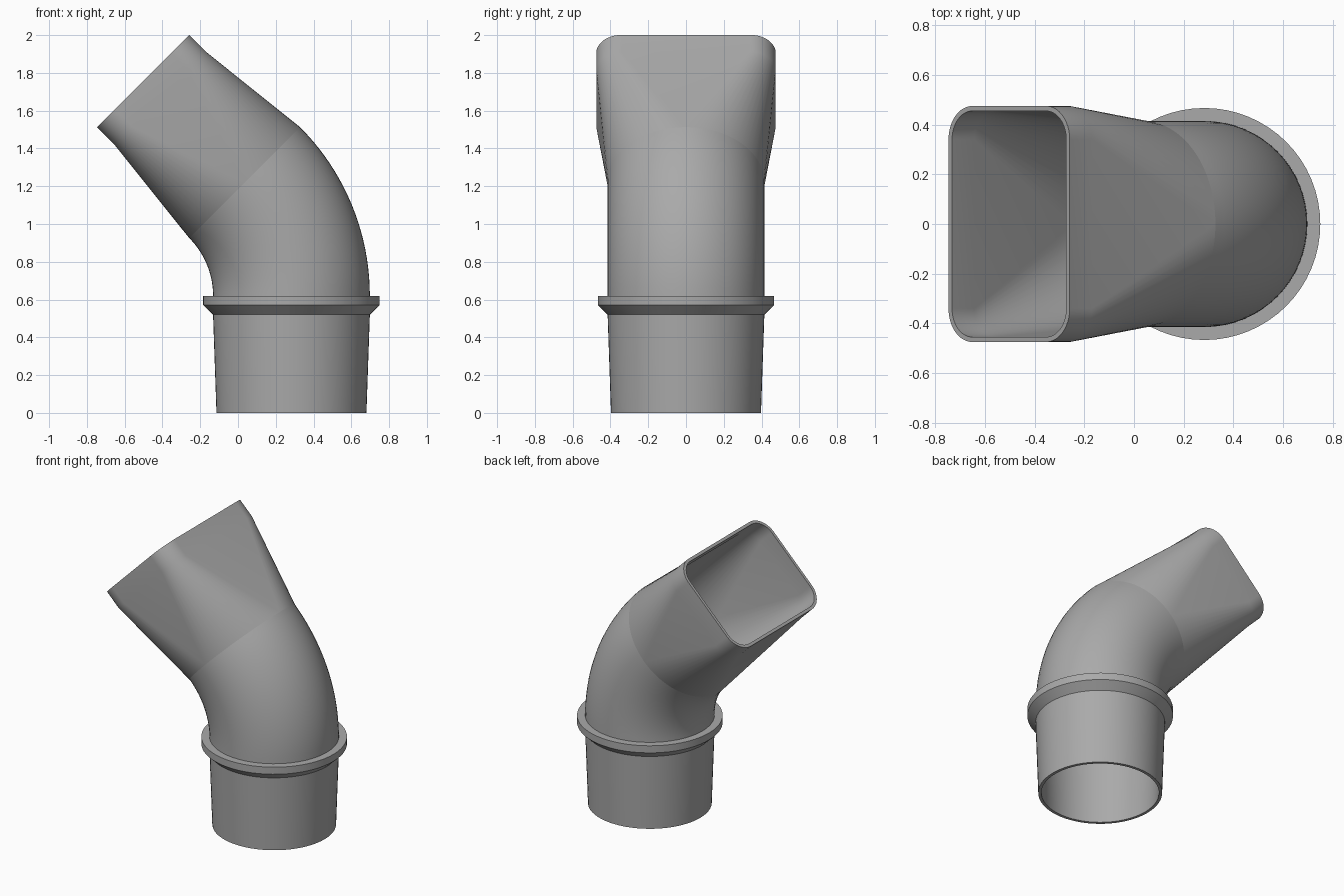
import bpy, bmesh, math
from mathutils import Vector

if "Cube" in bpy.data.objects:
    bpy.data.objects.remove(bpy.data.objects["Cube"])

grey = bpy.data.materials.new("mid grey")
grey.use_nodes = True
COLOUR = (0.4, 0.4, 0.4, 1)
grey.diffuse_color = COLOUR
grey.node_tree.nodes["Principled BSDF"].inputs["Base Color"].default_value = COLOUR

STEPS = 16                 # segments per quarter turn
AXIS_X = 0.283             # centre of the upright pipe
RADIUS, WALL = 0.415, 0.02
BEND = 0.848               # centreline radius of the elbow
BEND_Z, BEND_END = 0.62, math.pi / 4
LENGTH, STRAIGHT = 0.76, 0.127
HALF_U, HALF_V, CORNER = 0.345, 0.475, 0.135


def ring(centre, angle, half_u, half_v, corner):
    """Rounded rectangle across the pipe; a circle when the corner equals both halves."""
    u, v = Vector((math.cos(angle), 0, math.sin(angle))), Vector((0, 1, 0))
    points = []
    for quarter in range(4):
        su = 1 if quarter in (0, 3) else -1
        sv = 1 if quarter < 2 else -1
        for i in range(STEPS + 1):
            t = (quarter + i / STEPS) * math.pi / 2
            points.append(centre
                          + u * (su * (half_u - corner) + corner * math.cos(t))
                          + v * (sv * (half_v - corner) + corner * math.sin(t)))
    return points


def upright(z, r):
    return ring(Vector((AXIS_X, 0, z)), 0, r, r, r)


def bend(angle, r):
    offset = Vector((math.cos(angle), 0, math.sin(angle))) * BEND
    return ring(Vector((AXIS_X - BEND, 0, BEND_Z)) + offset, angle, r, r, r)


def mouth(distance, inset):
    a = BEND_END
    start = Vector((AXIS_X - BEND + BEND * math.cos(a), 0, BEND_Z + BEND * math.sin(a)))
    centre = start + Vector((-math.sin(a), 0, math.cos(a))) * distance
    return ring(centre, a, HALF_U - inset, HALF_V - inset, CORNER - inset)


def loft(name, *shells):
    """Skin each list of rings into one object."""
    bm = bmesh.new()
    for rings in shells:
        rows = [[bm.verts.new(p) for p in points] for points in rings]
        for low, high in zip(rows, rows[1:]):
            for i in range(len(low)):
                j = (i + 1) % len(low)
                bm.faces.new((low[i], low[j], high[j], high[i]))
    bmesh.ops.remove_doubles(bm, verts=bm.verts, dist=0.0001)
    mesh = bpy.data.meshes.new(name)
    bm.to_mesh(mesh)
    bm.free()
    mesh.materials.append(grey)
    obj = bpy.data.objects.new(name, mesh)
    bpy.context.collection.objects.link(obj)
    bpy.ops.object.select_all(action='DESELECT')
    obj.select_set(True)
    bpy.context.view_layer.objects.active = obj
    bpy.ops.object.shade_smooth_by_angle(angle=math.radians(30))
    return obj


# Tapered spigot with its lower rim and bore
loft("spigot", [upright(BEND_Z, RADIUS - WALL), upright(0, 0.397 - WALL),
                upright(0, 0.397), upright(0.52, RADIUS)])

# Collar with a chamfered underside
loft("collar", [upright(0.52, RADIUS), upright(0.57, 0.467),
                upright(BEND_Z, 0.467), upright(BEND_Z, RADIUS)])

# Elbow, outer skin and bore
angles = [BEND_END * i / 20 for i in range(21)]
loft("elbow", [bend(a, RADIUS) for a in angles],
     [bend(a, RADIUS - WALL) for a in reversed(angles)])

# Round-to-rectangular outlet with its rim and bore
loft("outlet", [bend(BEND_END, RADIUS),
                mouth(LENGTH - STRAIGHT, 0), mouth(LENGTH, 0),
                mouth(LENGTH, WALL), mouth(LENGTH - STRAIGHT, WALL),
                bend(BEND_END, RADIUS - WALL)])
